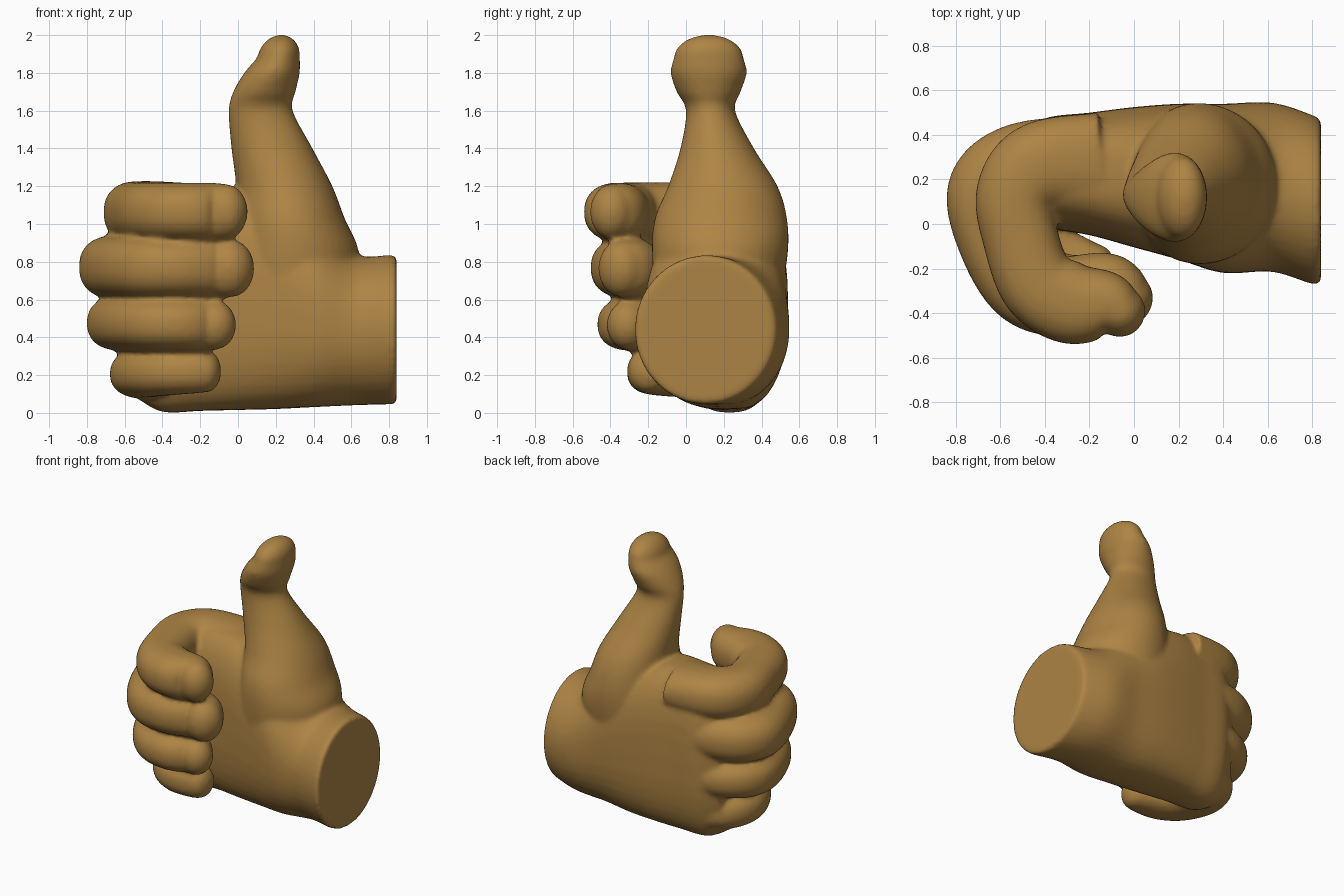
import bpy, bmesh, math
from mathutils import Vector

cube = bpy.data.objects.get("Cube")
if cube:
    bpy.data.objects.remove(cube, do_unlink=True)

skin = bpy.data.materials.new("tan_skin")
skin.use_nodes = True
colour = (0.42, 0.23, 0.058, 1)
skin.diffuse_color = colour
skin.node_tree.nodes["Principled BSDF"].inputs["Base Color"].default_value = colour
bm = bmesh.new()
SIDES = 40


def spline(rows, steps=8):
    """Catmull-Rom interpolation of rows of numbers."""
    rows = [Vector(r) for r in rows]
    out = []
    for i in range(len(rows) - 1):
        a, b = rows[max(i - 1, 0)], rows[i]
        c, d = rows[i + 1], rows[min(i + 2, len(rows) - 1)]
        for k in range(steps):
            t = k / steps
            out.append(0.5 * (2 * b + (c - a) * t + (2 * a - 5 * b + 4 * c - d) * t ** 2
                              + (3 * b - a - 3 * c + d) * t ** 3))
    return out + [rows[-1]]


def ring(centre, u, v, ru, rv, power=2):
    verts = []
    for i in range(SIDES):
        a = 2 * math.pi * i / SIDES
        c, s = math.cos(a), math.sin(a)
        pu = math.copysign(abs(c) ** (2 / power), c) * ru
        pv = math.copysign(abs(s) ** (2 / power), s) * rv
        verts.append(bm.verts.new(centre + u * pu + v * pv))
    return verts


def skin_rings(rings):
    for a, b in zip(rings, rings[1:]):
        for i in range(SIDES):
            j = (i + 1) % SIDES
            bm.faces.new((a[i], a[j], b[j], b[i]))
    bm.faces.new(rings[0][::-1])
    bm.faces.new(rings[-1])


def dome(rings, centre, axis, u, v, ru, rv, height):
    """Close a limb with a rounded end."""
    for k in range(1, 9):
        a = k / 8 * math.radians(86)
        rings.append(ring(centre + axis * height * math.sin(a), u, v,
                          ru * math.cos(a), rv * math.cos(a)))


X, Y, Z = Vector((1, 0, 0)), Vector((0, 1, 0)), Vector((0, 0, 1))


def finger(path, heights, tip=0.11):
    """Curled finger: rows of x, y, half width, half height; z eased base to tip."""
    n = len(path) - 1
    rows = spline([(x, y, heights[0] + (heights[1] - heights[0]) * i / n, w) + (h,)
                   for i, (x, y, w, h) in enumerate(path)])
    rings = []
    for i, r in enumerate(rows):
        p, q = rows[max(i - 1, 0)], rows[min(i + 1, len(rows) - 1)]
        t = Vector((q[0] - p[0], q[1] - p[1], 0)).normalized()
        u = Z.cross(t)
        c = Vector(r[:3])
        rings.append(ring(c, u, Z, r[3], r[4], 2.3))
    dome(rings, c, t, u, Z, r[3], r[4], tip)
    skin_rings(rings)


# Palm and wrist: x, y, z, half depth, half height, squareness
palm = [(0.84, 0.10, 0.44, 0.365, 0.39, 2), (0.80, 0.11, 0.44, 0.38, 0.395, 2),
        (0.62, 0.165, 0.44, 0.38, 0.40, 2.1), (0.40, 0.16, 0.51, 0.38, 0.48, 2.4),
        (0.20, 0.19, 0.57, 0.35, 0.55, 2.7), (0.0, 0.21, 0.60, 0.315, 0.585, 2.9),
        (-0.2, 0.225, 0.605, 0.275, 0.595, 2.9), (-0.4, 0.23, 0.595, 0.245, 0.59, 2.7),
        (-0.54, 0.22, 0.58, 0.17, 0.50, 2.4)]
skin_rings([ring(Vector(r[:3]), Y, Z, r[3], r[4], r[5]) for r in spline(palm)])

# Thumb: x, y, z, half width, half depth
thumb = [(0.30, 0.17, 0.60, 0.33, 0.33), (0.30, 0.18, 0.85, 0.34, 0.36),
         (0.275, 0.185, 1.03, 0.29, 0.35), (0.245, 0.195, 1.2, 0.255, 0.29),
         (0.18, 0.165, 1.4, 0.215, 0.195), (0.12, 0.13, 1.6, 0.17, 0.13),
         (0.14, 0.12, 1.7, 0.165, 0.17), (0.18, 0.12, 1.8, 0.147, 0.202),
         (0.215, 0.12, 1.88, 0.112, 0.185)]
rows = spline(thumb)
rings = [ring(Vector(r[:3]), X, Y, r[3], r[4]) for r in rows]
dome(rings, Vector(rows[-1][:3]), Vector((0.12, 0, 1)), X, Y, 0.112, 0.185, 0.122)
skin_rings(rings)

# Index finger
finger([(-0.15, 0.28, 0.22, 0.15), (-0.42, 0.26, 0.20, 0.165), (-0.53, 0.13, 0.18, 0.165),
        (-0.51, -0.06, 0.17, 0.16), (-0.43, -0.27, 0.175, 0.157), (-0.28, -0.355, 0.185, 0.155),
        (-0.13, -0.36, 0.15, 0.153), (-0.06, -0.395, 0.115, 0.145)], (1.06, 1.065))
# Middle finger
finger([(-0.22, 0.29, 0.20, 0.15), (-0.52, 0.26, 0.19, 0.165), (-0.66, 0.14, 0.18, 0.165),
        (-0.61, -0.09, 0.175, 0.162), (-0.49, -0.28, 0.175, 0.16), (-0.32, -0.325, 0.18, 0.157),
        (-0.12, -0.29, 0.16, 0.157), (-0.03, -0.345, 0.125, 0.15)], (0.775, 0.765))
# Ring finger
finger([(-0.22, 0.28, 0.20, 0.14), (-0.50, 0.25, 0.19, 0.145), (-0.62, 0.13, 0.18, 0.145),
        (-0.57, -0.09, 0.175, 0.142), (-0.46, -0.25, 0.175, 0.14), (-0.32, -0.30, 0.17, 0.138),
        (-0.18, -0.28, 0.14, 0.137), (-0.12, -0.31, 0.11, 0.13)], (0.48, 0.465))
# Little finger
finger([(-0.20, 0.25, 0.20, 0.14), (-0.42, 0.22, 0.19, 0.135), (-0.50, 0.10, 0.18, 0.13),
        (-0.46, -0.06, 0.16, 0.125), (-0.36, -0.15, 0.15, 0.12), (-0.25, -0.185, 0.13, 0.115),
        (-0.16, -0.20, 0.105, 0.11)], (0.20, 0.22), 0.07)

# Blend all limbs into one smooth skin
bmesh.ops.recalc_face_normals(bm, faces=bm.faces)
mesh = bpy.data.meshes.new("hand")
bm.to_mesh(mesh)
bm.free()
mesh.materials.append(skin)
hand = bpy.data.objects.new("thumbs_up_hand", mesh)
bpy.context.collection.objects.link(hand)
remesh = hand.modifiers.new("fuse", "REMESH")
remesh.mode = "VOXEL"
remesh.voxel_size = 0.016
remesh.use_smooth_shade = True
relax = hand.modifiers.new("relax", "SMOOTH")
relax.factor = 0.5
relax.iterations = 8
